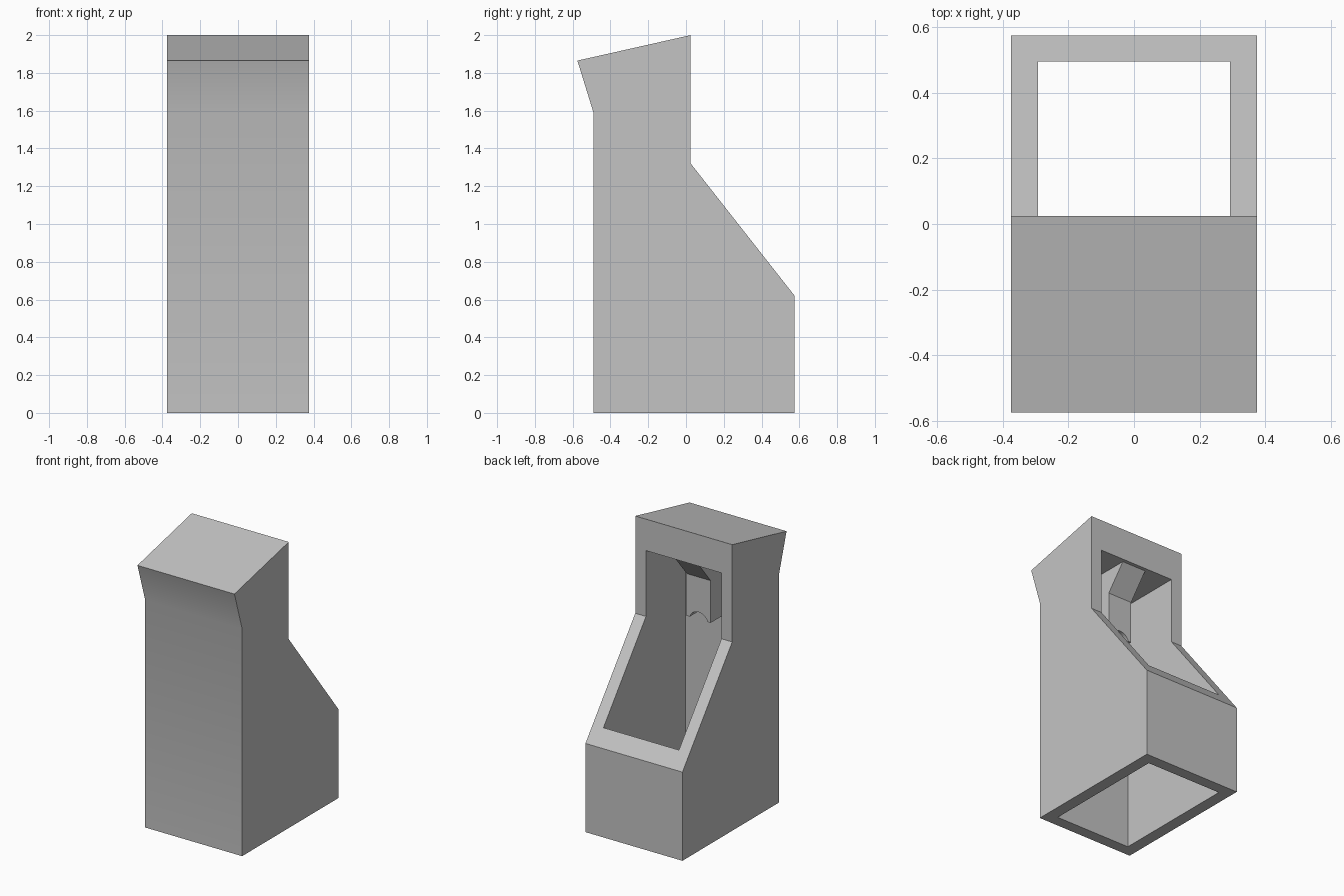
import bpy
import bmesh
import math
from mathutils import Matrix

default = bpy.data.objects.get("Cube")
if default:
    bpy.data.objects.remove(default, do_unlink=True)

# Single flat grey
grey = bpy.data.materials.new("light_grey")
grey.use_nodes = True
grey.diffuse_color = (0.55, 0.55, 0.55, 1)
grey.node_tree.nodes["Principled BSDF"].inputs["Base Color"].default_value = grey.diffuse_color


def add_object(name, bm):
    bmesh.ops.recalc_face_normals(bm, faces=bm.faces)
    mesh = bpy.data.meshes.new(name)
    bm.to_mesh(mesh)
    bm.free()
    mesh.materials.append(grey)
    obj = bpy.data.objects.new(name, mesh)
    bpy.context.collection.objects.link(obj)
    return obj


def extrude_profile(name, profile, half_width):
    """Extrude a (y, z) side profile across x, centred on x = 0."""
    bm = bmesh.new()
    face = bm.faces.new([bm.verts.new((-half_width, y, z)) for y, z in profile])
    result = bmesh.ops.extrude_face_region(bm, geom=[face])
    moved = [v for v in result["geom"] if isinstance(v, bmesh.types.BMVert)]
    bmesh.ops.translate(bm, verts=moved, vec=(2 * half_width, 0, 0))
    return add_object(name, bm)


def cut(obj, cutter):
    cutter.hide_render = True
    mod = obj.modifiers.new("cut", "BOOLEAN")
    mod.operation = "DIFFERENCE"
    mod.solver = "EXACT"
    mod.object = cutter
    bpy.context.view_layer.objects.active = obj
    bpy.ops.object.modifier_apply(modifier=mod.name)
    bpy.data.objects.remove(cutter, do_unlink=True)


def smooth(obj):
    bpy.ops.object.select_all(action="DESELECT")
    obj.select_set(True)
    bpy.context.view_layer.objects.active = obj
    bpy.ops.object.shade_smooth_by_angle(angle=math.radians(30))


# Outer housing with overhanging sloped top and slanted rear
housing = extrude_profile("housing", [
    (-0.49, 0), (0.575, 0), (0.575, 0.62), (0.025, 1.32),
    (0.025, 2), (-0.575, 1.865), (-0.49, 1.59)], 0.375)

# Cavity open at the bottom, the slant and the upper rear
cavity = extrude_profile("cavity_cutter", [
    (-0.41, -0.5), (0.495, -0.5), (0.495, 1.78), (-0.41, 1.78)], 0.292)
cut(housing, cavity)
smooth(housing)

# Inner bracket: block on the front wall with a wedge up to the ceiling
bracket = extrude_profile("inner_bracket", [
    (-0.45, 1.315), (-0.14, 1.315), (-0.14, 1.61),
    (0, 1.78), (0, 1.82), (-0.45, 1.82)], 0.093)

# Rounded notch along the underside of the bracket
bm = bmesh.new()
bmesh.ops.create_cone(
    bm, cap_ends=True, segments=32, radius1=0.074, radius2=0.074, depth=0.5,
    matrix=Matrix.Translation((0, -0.16, 1.291)) @ Matrix.Rotation(math.pi / 2, 4, "X"))
cut(bracket, add_object("notch_cutter", bm))
smooth(bracket)
